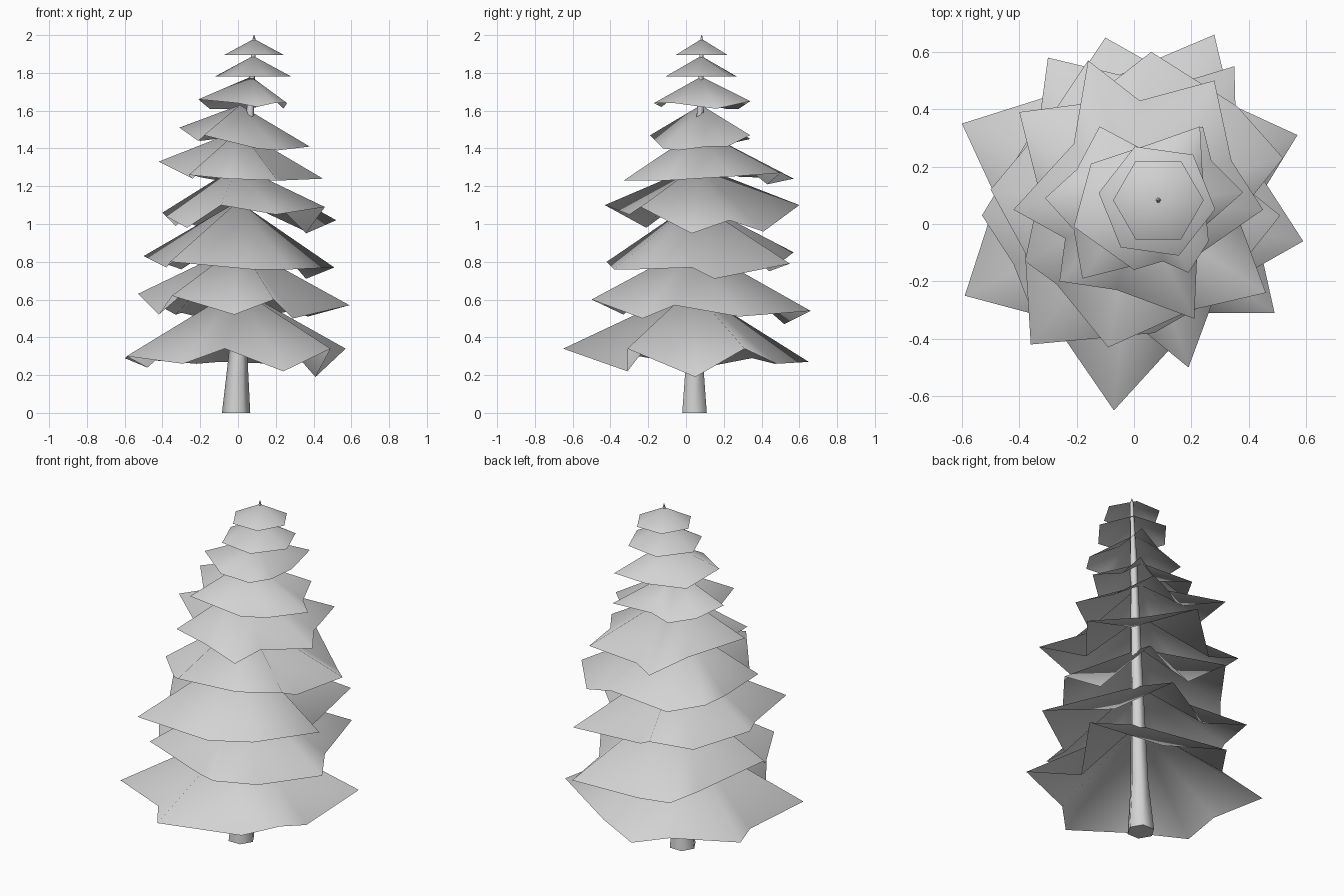
import bpy
import bmesh
from math import cos, sin, pi, radians
from mathutils import Vector

UNIT = 0.01  # part dimensions below are in hundredths

default_cube = bpy.data.objects.get("Cube")
if default_cube:
    bpy.data.objects.remove(default_cube, do_unlink=True)

GREY = (0.65, 0.65, 0.65, 1)
grey = bpy.data.materials.new("light_grey")
grey.use_nodes = True
grey.diffuse_color = GREY
grey.node_tree.nodes["Principled BSDF"].inputs["Base Color"].default_value = GREY


def finish(name, bm, angle):
    """Turn a bmesh into a smooth-shaded, coloured object."""
    mesh = bpy.data.meshes.new(name)
    bm.to_mesh(mesh)
    bm.free()
    mesh.materials.append(grey)
    obj = bpy.data.objects.new(name, mesh)
    bpy.context.collection.objects.link(obj)
    bpy.ops.object.select_all(action="DESELECT")
    obj.select_set(True)
    bpy.context.view_layer.objects.active = obj
    bpy.ops.object.shade_smooth_by_angle(angle=radians(angle))


def branch_tier(name, apex, rim):
    """Open skirt of triangles from an apex down to a jagged rim."""
    bm = bmesh.new()
    top = bm.verts.new(Vector(apex) * UNIT)
    ring = [bm.verts.new(Vector(point) * UNIT) for point in rim]
    for a, b in zip(ring, ring[1:] + ring[:1]):
        bm.faces.new((top, a, b))
    finish(name, bm, 180)


def circle(x, y, z, radius, turn=0, sides=6):
    """Corner points of a level polygon."""
    angles = [radians(turn) + 2 * pi * i / sides for i in range(sides)]
    return [(x + radius * cos(a), y + radius * sin(a), z) for a in angles]


def trunk(sections):
    """Leaning tapered trunk lofted through x, y, z, radius sections."""
    bm = bmesh.new()
    rings = [[bm.verts.new(Vector(point) * UNIT) for point in circle(*section)]
             for section in sections]
    for low, high in zip(rings, rings[1:]):
        for i in range(len(low)):
            j = (i + 1) % len(low)
            bm.faces.new((low[i], low[j], high[j], high[i]))
    bm.faces.new(rings[0][::-1])
    bm.faces.new(rings[-1])
    finish("trunk", bm, 62)


# Trunk
trunk([(-1, 4.5, 0, 7.5), (0, 4.5, 30, 5), (3, 6, 90, 3.4), (6.5, 7.5, 160, 2),
       (8.5, 8.3, 197, 1), (8.5, 8.3, 200, 0.2)])

# Lower branch tiers: rims run anticlockwise, outer tips between lower notches
branch_tier("branch_tier_lowest", (0, 3, 66),
            [(-7, -65, 34), (24, -31, 22), (49, -31, 34), (41, 5, 19),
             (57, 31, 34), (20, 48, 26), (-10, 65, 27), (-22, 47, 26),
             (-60, 35, 29), (-48, 9, 24), (-59, -25, 30), (-29, -33, 26)])
branch_tier("branch_tier_second", (1, 4, 89),
            [(19, -50, 60), (29, -23, 50), (59, -6, 57), (37, 28, 51),
             (28, 66, 54), (-5, 52, 47), (-30, 58, 53), (-33, 36, 52),
             (-53, 3, 63), (-42, -14, 52), (-35, -32, 62), (-2, -33, 52)])
branch_tier("branch_tier_third", (0, 5, 112),
            [(-36, -42, 80), (7, -38, 76), (28, -26, 76), (51, 3, 77),
             (36, 15, 71), (35, 55, 79), (-1, 44, 75), (-16, 57, 85),
             (-30, 36, 76), (-50, 12, 83), (-38, -10, 77)])

# Middle branch tiers
branch_tier("branch_tier_fourth", (0, 6, 131),
            [(-9, -43, 110), (20, -30, 105), (46, -24, 109), (36, 3, 95),
             (52, 23, 102), (36, 41, 96), (6, 60, 110), (-17, 42, 97),
             (-40, 39, 106), (-33, 11, 99), (-38, -13, 104), (-27, -21, 98)])
branch_tier("branch_tier_fifth", (1, 7, 150),
            [(21, -33, 123), (22, -11, 123), (45, 5, 124), (34, 22, 125),
             (28, 50, 127), (2, 43, 121), (-16, 57, 124), (-21, 28, 125),
             (-42, 5, 133), (-24, -5, 124), (-26, -20, 126), (-6, -23, 124)])
branch_tier("branch_tier_sixth", (1, 8, 163),
            [(-18, -19, 147), (10, -12, 140), (21, -4, 139), (38, 11, 141),
             (27, 22, 141), (24, 34, 147), (5, 25, 143), (-12, 34, 145),
             (-20, 19, 144), (-31, 9, 151), (-21, -2, 144)])

# Upper branch tiers
branch_tier("branch_tier_seventh", (7, 8, 178),
            [(23, 34, 165), (6, 28, 161), (-15, 21, 161), (-21, -1, 166),
             (0, -16, 164), (10, -13, 162), (19, -17, 164), (26, -6, 164),
             (24, 16, 161)])
branch_tier("branch_tier_eighth", (8, 8, 189), circle(8, 8, 178, 20.5, -8))
branch_tier("branch_tier_top", (8.5, 8.3, 198), circle(8.5, 8.3, 189.5, 15.8))
